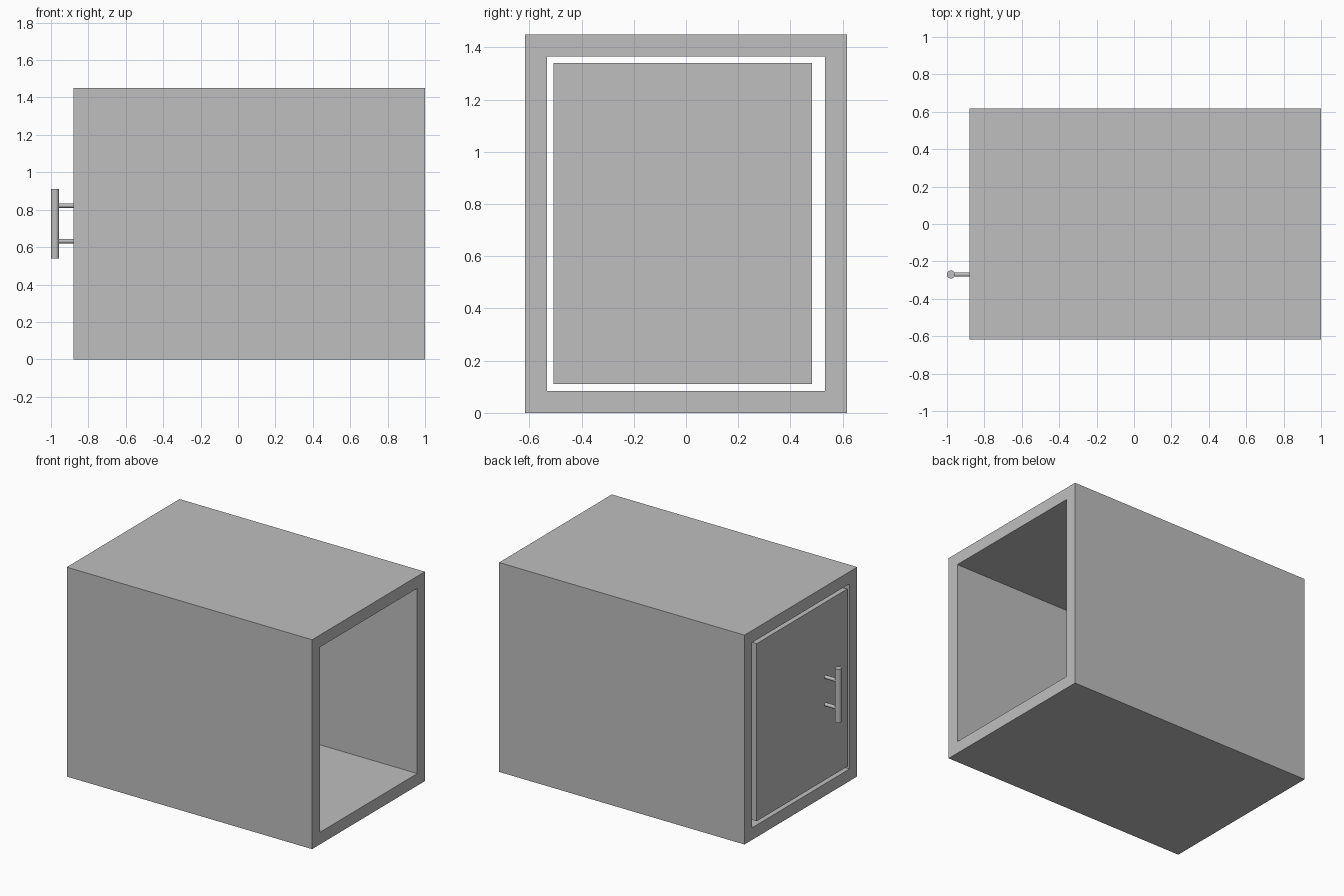
import bpy
import bmesh
from math import pi
from mathutils import Matrix, Vector

if "Cube" in bpy.data.objects:
    bpy.data.objects.remove(bpy.data.objects["Cube"])

grey = bpy.data.materials.new("plain_grey")
grey.use_nodes = True
colour = (0.52, 0.52, 0.52, 1)
grey.diffuse_color = colour
grey.node_tree.nodes["Principled BSDF"].inputs["Base Color"].default_value = colour

FRONT, BACK = -0.88, 1.0


def finish(name, bm):
    bmesh.ops.recalc_face_normals(bm, faces=bm.faces)
    mesh = bpy.data.meshes.new(name)
    bm.to_mesh(mesh)
    bm.free()
    mesh.materials.append(grey)
    obj = bpy.data.objects.new(name, mesh)
    bpy.context.collection.objects.link(obj)
    return obj


def ring(bm, x, y0, y1, z0, z1):
    return [bm.verts.new((x, y, z)) for y, z in ((y0, z0), (y1, z0), (y1, z1), (y0, z1))]


def bridge(bm, a, b):
    for i in range(4):
        j = (i + 1) % 4
        bm.faces.new((a[i], a[j], b[j], b[i]))


def rod(name, start, end, radius, sides=24):
    start, end = Vector(start), Vector(end)
    axis = end - start
    turn = axis.to_track_quat("Z", "Y").to_matrix().to_4x4()
    bm = bmesh.new()
    bmesh.ops.create_cone(bm, cap_ends=True, segments=sides, radius1=radius, radius2=radius,
                          depth=axis.length, matrix=Matrix.Translation((start + end) / 2) @ turn)
    obj = finish(name, bm)
    bpy.ops.object.select_all(action="DESELECT")
    obj.select_set(True)
    bpy.context.view_layer.objects.active = obj
    bpy.ops.object.shade_smooth_by_angle(angle=pi / 6)


# Cabinet: a rectangular tube, open at both ends
bm = bmesh.new()
outer = (-0.617, 0.617, 0, 1.45)
inner = (-0.533, 0.533, 0.084, 1.366)
loops = [ring(bm, x, *size) for x, size in
         ((FRONT, outer), (BACK, outer), (BACK, inner), (FRONT, inner))]
for i in range(4):
    bridge(bm, loops[i], loops[(i + 1) % 4])
finish("cabinet_shell", bm)

# Door: flush panel with a gap all round
bm = bmesh.new()
door = (-0.508, 0.483, 0.11, 1.34)
near, far = ring(bm, FRONT, *door), ring(bm, FRONT + 0.084, *door)
bridge(bm, near, far)
bm.faces.new(near)
bm.faces.new(far)
finish("door", bm)

# Handle: upright bar on two posts
BAR_X, BAR_Y = -0.978, -0.27
rod("handle_bar", (BAR_X, BAR_Y, 0.54), (BAR_X, BAR_Y, 0.91), 0.022)
for name, z in (("lower_handle_post", 0.632), ("upper_handle_post", 0.822)):
    rod(name, (BAR_X, BAR_Y, z), (FRONT, BAR_Y, z), 0.012)
